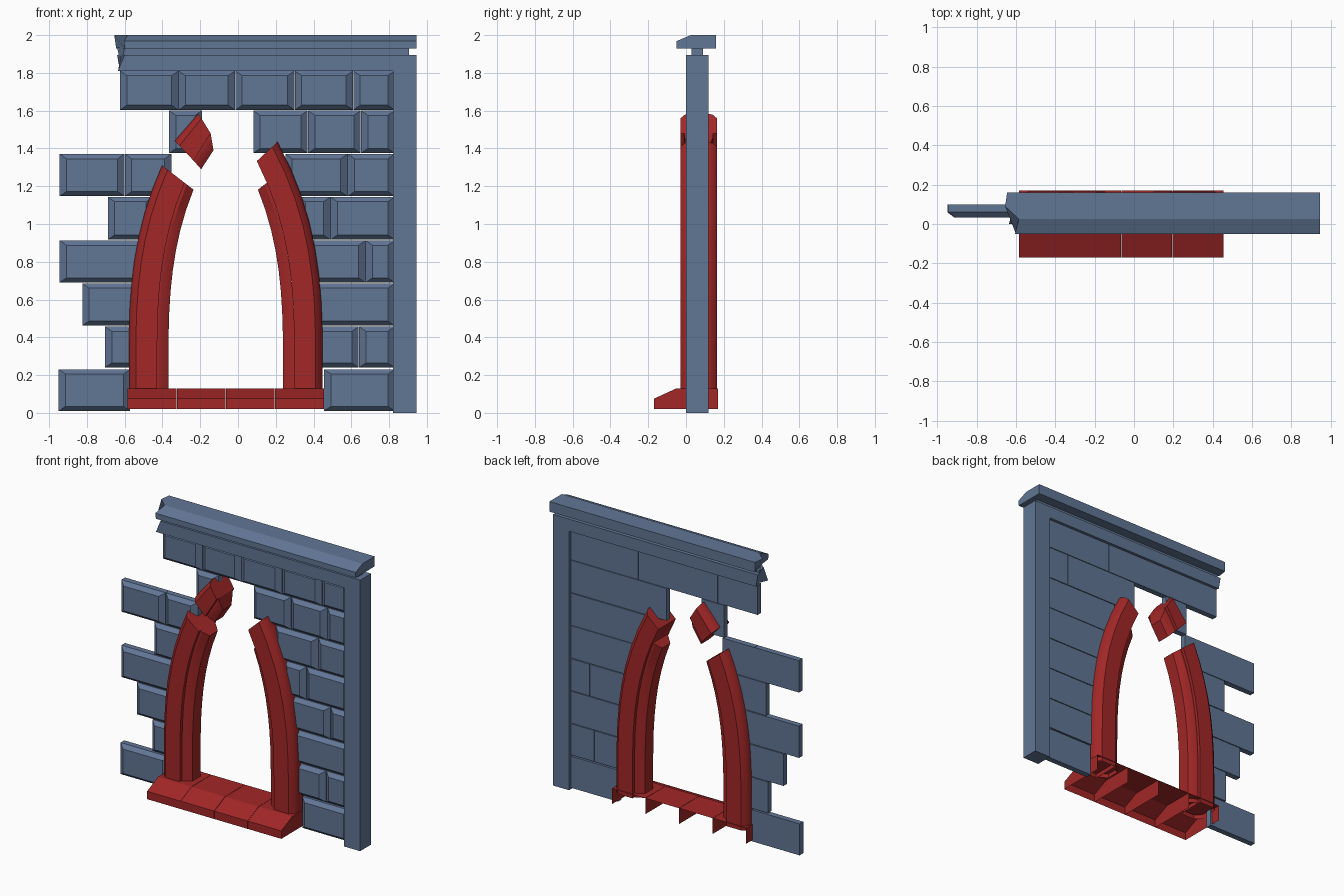
import bpy, bmesh

if "Cube" in bpy.data.objects:
    bpy.data.objects.remove(bpy.data.objects["Cube"])


def material(name, col):
    m = bpy.data.materials.new(name)
    m.diffuse_color = (*col, 1)
    m.use_nodes = True
    m.node_tree.nodes["Principled BSDF"].inputs["Base Color"].default_value = m.diffuse_color
    return m


STONE = material("blue_stone", (0.12, 0.18, 0.30))
RED = material("red_stone", (0.36, 0.02, 0.02))


def loft(name, rings, mat, cap_start=True, cap_end=True, closed=True, smooth=False):
    """Skin a list of equal-length point rings."""
    bm = bmesh.new()
    vs = [[bm.verts.new(p) for p in r] for r in rings]
    n = len(rings[0])
    for a, b in zip(vs, vs[1:]):
        for i in range(n if closed else n - 1):
            j = (i + 1) % n
            bm.faces.new((a[i], a[j], b[j], b[i]))
    if cap_start:
        bm.faces.new(vs[0][::-1])
    if cap_end:
        bm.faces.new(vs[-1])
    bmesh.ops.recalc_face_normals(bm, faces=bm.faces)
    me = bpy.data.meshes.new(name)
    bm.to_mesh(me)
    bm.free()
    me.materials.append(mat)
    ob = bpy.data.objects.new(name, me)
    bpy.context.collection.objects.link(ob)
    if smooth:
        bpy.ops.object.select_all(action='DESELECT')
        ob.select_set(True)
        bpy.context.view_layer.objects.active = ob
        bpy.ops.object.shade_smooth_by_angle(angle=0.6)
    return ob


def brick(x0, x1, z0, z1):
    """Block with a chamfered front."""
    def rect(y, ix, iz):
        return [(x0 + ix, y, z0 + iz), (x1 - ix, y, z0 + iz),
                (x1 - ix, y, z1 - iz), (x0 + ix, y, z1 - iz)]
    loft("brick", [rect(0.10, 0, 0), rect(0.06, 0, 0), rect(0.033, 0.036, 0.025)], STONE)


# Brick courses: bottom, top, then runs of brick edges
COURSES = [
    (0.01, 0.23, [(-0.95, -0.57), (0.455, 0.83)]),
    (0.24, 0.457, [(-0.705, -0.50), (0.40, 0.64, 0.83)]),
    (0.462, 0.685, [(-0.825, -0.50), (0.38, 0.83)]),
    (0.69, 0.912, [(-0.945, -0.48), (0.36, 0.675, 0.83)]),
    (0.917, 1.143, [(-0.69, -0.45), (0.32, 0.49, 0.83)]),
    (1.147, 1.37, [(-0.945, -0.60, -0.352), (0.25, 0.58, 0.83)]),
    (1.375, 1.60, [(-0.365, -0.19), (0.08, 0.37, 0.65, 0.83)]),
    (1.604, 1.81, [(-0.625, -0.315, -0.015, 0.30, 0.61, 0.83)]),
]
for z0, z1, runs in COURSES:
    for run in runs:
        for a, b in zip(run, run[1:]):
            brick(a + 0.001, b - 0.001, z0, z1)


def beam(name, prof, x1):
    """Bar along x; prof rows are (y, z, broken left x)."""
    loft(name, [[(x, y, z) for y, z, x in prof], [(x1, y, z) for y, z, x in prof]], STONE)


# End post and lintel band
beam("end_post", [(0, 0, 0.82), (0.12, 0, 0.82), (0.12, 1.895, 0.82), (0, 1.895, 0.82)], 0.945)
beam("lintel_band", [(0, 1.81, -0.635), (0.06, 1.81, -0.61), (0.12, 1.81, -0.625),
                     (0.12, 1.895, -0.64), (0.06, 1.895, -0.62), (0, 1.895, -0.60)], 0.82)
# Neck and cornice
beam("cornice_neck", [(0.03, 1.89, -0.61), (0.09, 1.89, -0.63),
                      (0.09, 1.935, -0.64), (0.03, 1.935, -0.60)], 0.905)
beam("cornice", [(-0.05, 1.93, -0.60), (0.03, 1.93, -0.61), (0.09, 1.93, -0.655),
                 (0.16, 1.93, -0.645), (0.16, 2.0, -0.645), (0.09, 2.0, -0.655),
                 (0.025, 2.0, -0.585), (-0.05, 1.968, -0.605)], 0.945)

# Window sill: four shells, open at the back and below
SILL = [(-0.17, 0.02), (-0.17, 0.075), (-0.05, 0.13), (0.17, 0.13), (0.17, 0.02)]
for i in range(4):
    xa = -0.585 + 0.26 * i
    bm_rings = [[(x, y, z) for y, z in SILL] for x in (xa + 0.001, xa + 0.259)]
    ob = loft("sill_stone", bm_rings, RED, closed=False)
    bm = bmesh.new()
    bm.from_mesh(ob.data)
    back = [f for f in bm.faces if all(v.co.y > 0.16 for v in f.verts)]
    bmesh.ops.delete(bm, geom=back, context='FACES_ONLY')
    bm.to_mesh(ob.data)
    bm.free()

# Arch sections: (fraction across, half depth)
MAIN = [(0, 0.045), (0.07, 0.075), (0.25, 0.0975), (1, 0.0975)]
STRIP = [(0, 0.075), (0.25, 0.075), (1, 0.045)]
CX, CY = -0.065, 0.0675


def arch_piece(name, stations, half, cap_start):
    rings = []
    sec = half + [(t, -d) for t, d in half[::-1]]
    for a, b in stations:
        rings.append([(a[0] + (b[0] - a[0]) * t, CY - d, a[1] + (b[1] - a[1]) * t) for t, d in sec])
    loft(name, rings, RED, cap_start=cap_start, smooth=True)


def arch_point(side, z, w):
    """Point a distance w inwards from the outer arch curve."""
    u = max(0, z - 0.3)
    x = 0.513 - 0.1716 * u ** 2.6
    s = 1.7 * 2.6 * 0.1716 * u ** 1.6
    n = (1 + s * s) ** 0.5
    return CX + side * (x - w / n), z - w * s / n


def leg(side, top, w0, w1, half, name):
    zs = [0.1] + [0.3 + (top - 0.3) * i / 8 for i in range(9)]
    arch_piece(name, [(arch_point(side, z, w0), arch_point(side, z, w1)) for z in zs], half, False)


# Broken arch legs
for side, top, word in ((-1, 1.31, "left"), (1, 1.435, "right")):
    leg(side, top, 0, 0.15, MAIN, word + "_arch_leg")
    leg(side, 1.31, 0.15, 0.21, STRIP, word + "_arch_inner_rib")

# Loose arch fragment
arch_piece("arch_fragment", [((-0.335, 1.44), (-0.235, 1.335)),
                             ((-0.21, 1.585), (-0.145, 1.48))], MAIN, True)
arch_piece("arch_fragment_rib", [((-0.235, 1.335), (-0.195, 1.29)),
                                 ((-0.145, 1.48), (-0.13, 1.39))], STRIP, True)
